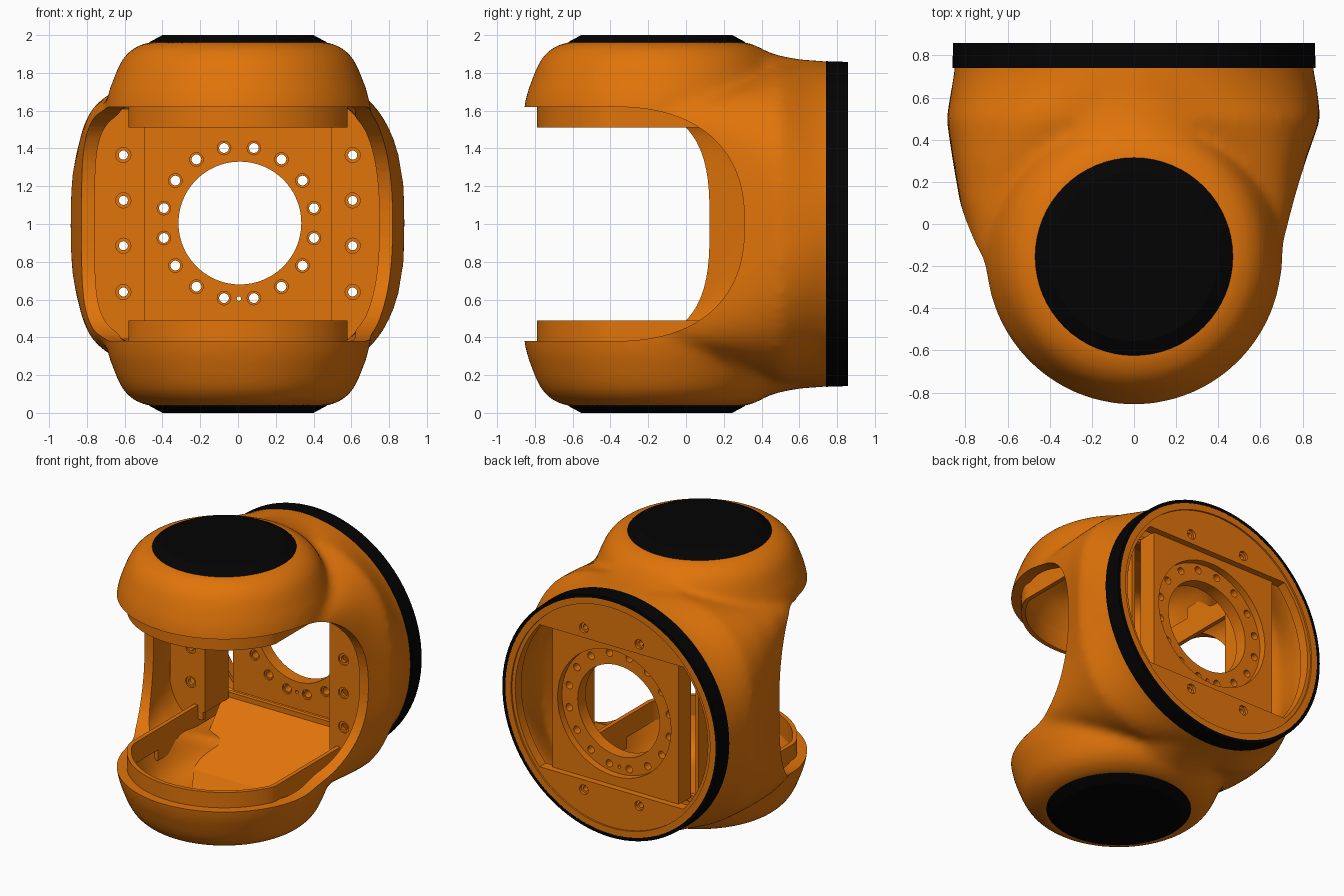
import bpy, bmesh, math
from math import sin, cos, pi, tau

if "Cube" in bpy.data.objects:
    bpy.data.objects.remove(bpy.data.objects["Cube"])

def material(name, rgb):
    m = bpy.data.materials.new(name)
    m.diffuse_color = (*rgb, 1)
    m.use_nodes = True
    m.node_tree.nodes["Principled BSDF"].inputs["Base Color"].default_value = m.diffuse_color
    return m

ORANGE = material("orange", (0.75, 0.175, 0.003))
BLACK = material("black", (0.001, 0.001, 0.001))

# ---------- helpers ----------
def skin(bm, rings, loop=False):
    """Skin closed rings of points; cap the ends, or join last to first."""
    vs = [[bm.verts.new(p) for p in r] for r in rings]
    n = len(vs[0])
    pairs = list(zip(vs, vs[1:])) + ([(vs[-1], vs[0])] if loop else [])
    for a, b in pairs:
        for i in range(n):
            j = (i + 1) % n
            bm.faces.new((a[i], a[j], b[j], b[i]))
    if not loop:
        bm.faces.new(vs[0][::-1])
        bm.faces.new(vs[-1])

def make(name, bm, mat=ORANGE):
    bmesh.ops.recalc_face_normals(bm, faces=bm.faces[:])
    me = bpy.data.meshes.new(name)
    bm.to_mesh(me)
    bm.free()
    ob = bpy.data.objects.new(name, me)
    bpy.context.collection.objects.link(ob)
    me.materials.append(mat)
    return ob

def solid(name, rings, mat=ORANGE, loop=False):
    bm = bmesh.new()
    skin(bm, rings, loop)
    return make(name, bm, mat)

def box(name, x0, x1, y0, y1, z0, z1):
    return solid(name, [[(x0, y, z0), (x1, y, z0), (x1, y, z1), (x0, y, z1)] for y in (y0, y1)])

def circ_y(r, y, x=0, z=1, n=96):
    return [(x + r * cos(tau * i / n), y, z + r * sin(tau * i / n)) for i in range(n)]

def circ_z(r, z, n=64):
    return [(r * cos(tau * i / n), HUB_Y + r * sin(tau * i / n), z) for i in range(n)]

def apply_mods(ob):
    dg = bpy.context.evaluated_depsgraph_get()
    me = bpy.data.meshes.new_from_object(ob.evaluated_get(dg))
    ob.modifiers.clear()
    ob.data = me

def cut(ob, *cutters):
    for c in cutters:
        m = ob.modifiers.new("cut", 'BOOLEAN')
        m.operation, m.object, m.solver = 'DIFFERENCE', c, 'EXACT'
        apply_mods(ob)
        bpy.data.objects.remove(c)

def smooth(ob, angle=32):
    bpy.ops.object.select_all(action='DESELECT')
    ob.select_set(True)
    bpy.context.view_layer.objects.active = ob
    bpy.ops.object.shade_smooth_by_angle(angle=math.radians(angle))

# ---------- housing ----------
HUB_Y = -0.155
HUB = [(.47, .965), (.55, .935), (.605, .885), (.635, .83), (.655, .78), (.685, .70), (.705, .61)]
# y, left width, right width, half height, squareness
BODY = [(.80, .85, .85, .86, 2), (.74, .85, .85, .86, 2), (.65, .865, .868, .862, 2.15),
        (.5, .89, .885, .845, 2.8), (.3, .86, .815, .77, 4.2), (.1, .825, .765, .70, 7),
        (-.1, .78, .735, .685, 8), (-.35, .68, .67, .67, 8)]
# gentle slope joining the hubs to the rear ring
SADDLE = [(.78, .70, .70, .86, 2.0), (.6, .66, .66, .872, 2.1), (.5, .62, .62, .89, 2.2),
          (.4, .58, .58, .922, 2.3), (.3, .54, .54, .952, 2.4), (.0, .5, .5, .955, 2.5)]

def section(y, wl, wr, h, p, o, n=72):
    pts = []
    for i in range(n):
        c, s = cos(tau * i / n), sin(tau * i / n)
        w = (wr if c > 0 else wl) - o
        pts.append((math.copysign(abs(c) ** (2 / p), c) * w, y,
                    1 + math.copysign(abs(s) ** (2 / p), s) * (h - o)))
    return pts

def blended_body(name, inset, back):
    bm = bmesh.new()
    prof = HUB + [(r, -z) for r, z in HUB[::-1]]
    skin(bm, [circ_z(r - inset, 1 + z - math.copysign(inset, z)) for r, z in prof])
    skin(bm, [section(back if i == 0 else b[0], *b[1:], inset) for i, b in enumerate(BODY)])
    skin(bm, [section(*b, inset) for b in SADDLE])
    ob = make(name, bm)
    m = ob.modifiers.new("blend", 'REMESH')
    m.mode, m.voxel_size = 'VOXEL', 0.025
    m = ob.modifiers.new("soften", 'SMOOTH')
    m.factor, m.iterations = 0.5, 12
    apply_mods(ob)
    return ob

def side_opening(x0, x1, ymax, p):
    prof = [(-1.2, .38)]
    for i in range(41):
        t = -pi / 2 + pi * i / 40
        prof.append((-.4 + (ymax + .4) * abs(cos(t)) ** (2 / p),
                     1 + .62 * math.copysign(abs(sin(t)) ** (2 / p), sin(t))))
    prof.append((-1.2, 1.62))
    return solid("cutter", [[(x, y, z) for y, z in prof] for x in (x0, x1)])

housing = blended_body("housing", 0, .80)
cut(housing, blended_body("cavity", .07, .95),
    side_opening(-1.2, 0, .125, 3), side_opening(-.05, 1.2, .31, 2.4))
smooth(housing, 40)

# ---------- hub caps, inner lips and webs, top and bottom ----------
def lip_ring(r, w, yb, z):
    pts = []
    for i in range(49):
        t = pi + pi * i / 48
        pts.append((max(-w, min(w, r * cos(t))), HUB_Y + r * sin(t), z))
    return pts + [(w, yb, z), (-w, yb, z)]

for s, side in ((1, "top"), (-1, "bottom")):
    cap = solid(side + "_cap", [circ_z(r, 1 + s * d) for r, d in
                                ((.46, .94), (.472, .957), (.465, .965), (.40, 1.0))], BLACK)
    smooth(cap, 20)
    a, b = 1 + s * .51, 1 + s * .66
    lip = solid(side + "_lip", [lip_ring(.635, .58, .64, b), lip_ring(.635, .58, .64, a),
                                lip_ring(.605, .55, .61, a), lip_ring(.605, .55, .61, b)], loop=True)
    smooth(lip)
    # sloping web from the mounting plate down into the hub
    solid(side + "_web", [[(-w, y, 1 + s * d), (w, y, 1 + s * d),
                           (w, y, 1 + s * (d + .03)), (-w, y, 1 + s * (d + .03))]
                          for y, w, d in ((.67, .56, .51), (.1, .42, .85), (-.1, .3, .9))])
    # deeper walls below the straight legs of the lip
    for e in (-1, 1):
        solid(side + "_leg_wall", [[(e * x, y, 1 + s * d) for y, d in
                                    ((-.12, .52), (-.12, .74), (.15, .74), (.5, .6), (.5, .52))]
                                   for x in (.552, .578)])

# ---------- rear flange and black band ----------
band = solid("rear_band", [circ_y(.83, .74), circ_y(.862, .74), circ_y(.858, .858),
                           circ_y(.835, .858)], BLACK, loop=True)
smooth(band)
rim = solid("rear_rim", [circ_y(.79, .79), circ_y(.836, .79), circ_y(.836, .857),
                         circ_y(.79, .857)], loop=True)
smooth(rim)
flange = solid("rear_flange", [circ_y(.81, .775), circ_y(.81, .845)])
window = []
lim = math.asin(.51 / .765)
for base in (0, pi):
    for i in range(25):
        t = base - lim + 2 * lim * i / 24
        window.append((.765 * cos(t), 1 + .765 * sin(t)))
holes = bmesh.new()
for x in (-.22, .22):
    for z in (.42, 1.58):
        skin(holes, [circ_y(r, y, x, z, 20) for r, y in
                     ((.018, .7), (.018, .825), (.034, .825), (.034, .9))])
cut(flange, solid("cutter", [[(x, y, z) for x, z in window] for y in (.7, .9)]),
    make("cutter", holes))
smooth(flange)

# ---------- mounting plate with bolt circle ----------
plate = box("mounting_plate", -.5, .5, .66, .80, .485, 1.515)
bolts = bmesh.new()
for i in range(16):
    t = tau * (i + .5) / 16
    skin(bolts, [circ_y(r, y, .005 + .405 * cos(t), 1.005 + .405 * sin(t), 20) for r, y in
                 ((.036, .6), (.036, .672), (.026, .672), (.026, .9))])
skin(bolts, [circ_y(.012, y, .005, .605, 12) for y in (.6, .9)])
cut(plate, solid("cutter", [circ_y(r, y, .01, 1.005) for r, y in
                            ((.325, .6), (.325, .75), (.45, .75), (.45, .9))]),
    make("cutter", bolts))
smooth(plate)

# ---------- side mounting flanges and walls ----------
for s, side in ((1, "right"), (-1, "left")):
    outline = [(.51, .39), (.66, .39), (.73, .45), (.77, .55),
               (.77, 1.45), (.73, 1.55), (.66, 1.61), (.51, 1.61)]
    tab = solid(side + "_side_flange", [[(s * x, y, z) for x, z in outline] for y in (.33, .36)])
    holes = bmesh.new()
    for z in (.64, .885, 1.125, 1.365):
        skin(holes, [circ_y(r, y, s * .607, z, 20) for r, y in
                     ((.04, .3), (.04, .34), (.024, .34), (.024, .4))])
    cut(tab, make("cutter", holes))
    smooth(tab)
    x0, x1 = sorted((s * .495, s * .52))
    box(side + "_side_wall", x0, x1, .33, .60, .45, 1.55)
